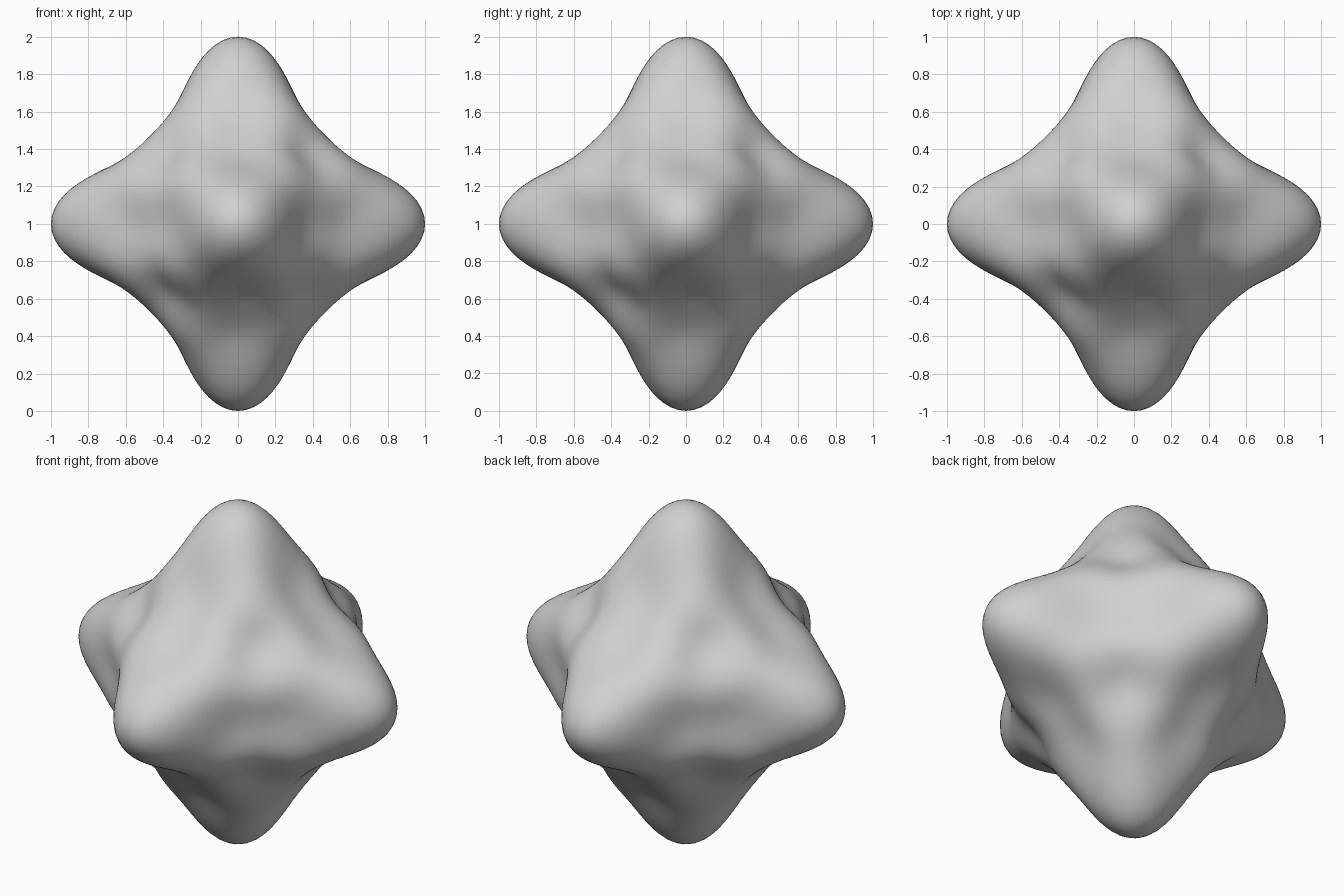
import bpy
import bmesh
from mathutils import Vector

if "Cube" in bpy.data.objects:
    bpy.data.objects.remove(bpy.data.objects["Cube"])


def lobed_radius(n):
    """Radius along unit direction n: six lobes with soft ridges running to the cube corners."""
    s = n.x ** 4 + n.y ** 4 + n.z ** 4
    w = (n.x * n.y * n.z) ** 2
    u = 4 * s - 3
    return 0.80 + 0.17 * u + 0.03 * (2 * u * u - 1) + w * (22 * (s - 1 / 3) - 0.27)


# Evenly divided cube, pushed out to the lobed shape
bm = bmesh.new()
bmesh.ops.create_cube(bm, size=2)
bmesh.ops.subdivide_edges(bm, edges=bm.edges[:], cuts=47, use_grid_fill=True)
for v in bm.verts:
    n = v.co.normalized()
    v.co = n * lobed_radius(n) + Vector((0, 0, 1))
for f in bm.faces:
    f.smooth = True
bmesh.ops.recalc_face_normals(bm, faces=bm.faces[:])

mesh = bpy.data.meshes.new("six_lobed_body")
bm.to_mesh(mesh)
bm.free()

# Plain light grey
grey = bpy.data.materials.new("light_grey")
grey.diffuse_color = (0.63, 0.63, 0.63, 1)
grey.use_nodes = True
grey.node_tree.nodes["Principled BSDF"].inputs["Base Color"].default_value = grey.diffuse_color
mesh.materials.append(grey)

body = bpy.data.objects.new("six_lobed_body", mesh)
bpy.context.collection.objects.link(body)
